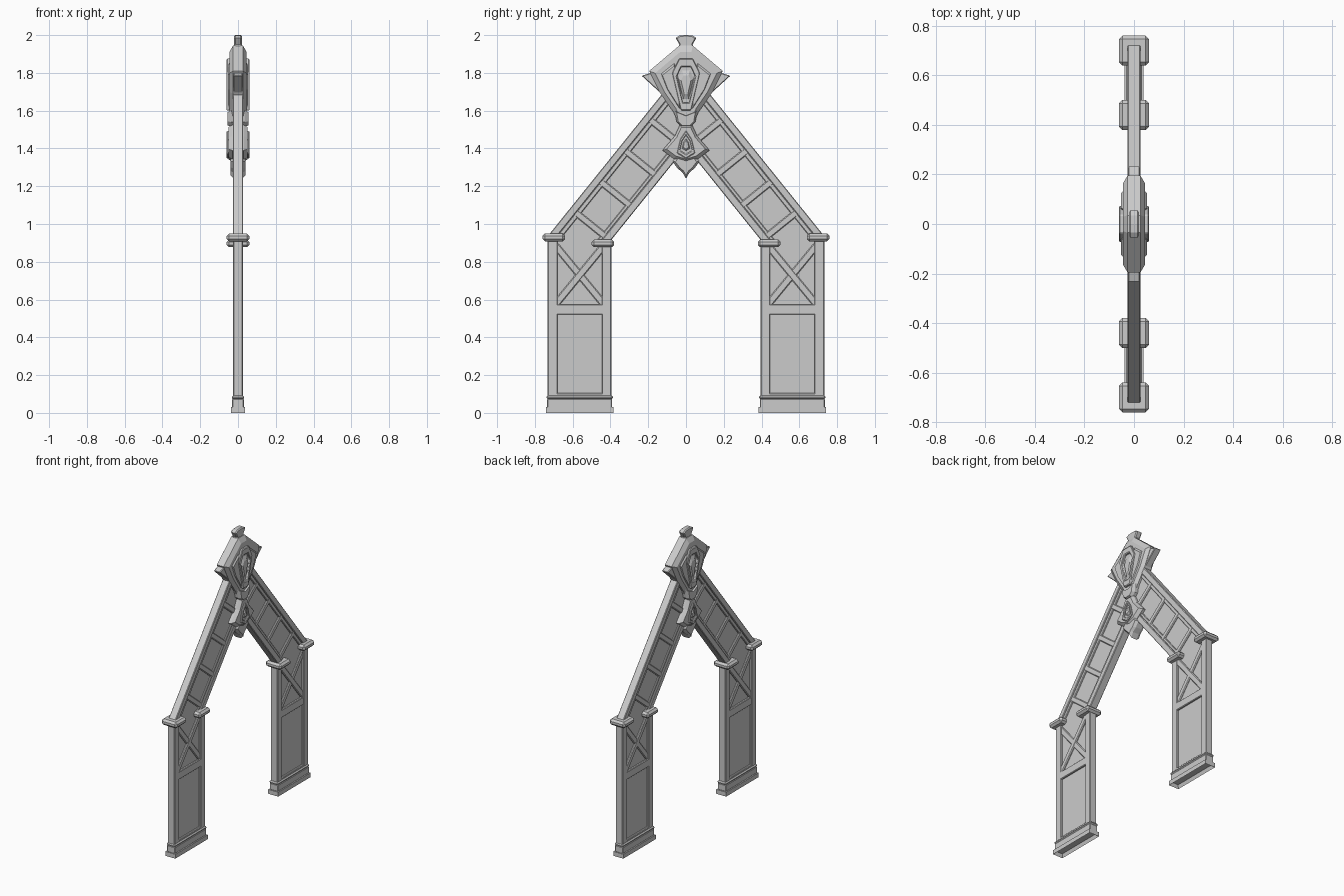
import bpy, bmesh
from mathutils import Vector

if "Cube" in bpy.data.objects:
    bpy.data.objects.remove(bpy.data.objects["Cube"])

U = Vector((-0.627, 0.779))   # up the +y slope (y, z)
N = Vector((0.779, 0.627))    # outward normal of the slope


def finish(name, bm, bevel=0.0, mirror=False):
    bmesh.ops.recalc_face_normals(bm, faces=bm.faces)
    me = bpy.data.meshes.new(name)
    bm.to_mesh(me)
    bm.free()
    ob = bpy.data.objects.new(name, me)
    bpy.context.collection.objects.link(ob)
    if bevel:
        m = ob.modifiers.new("bevel", 'BEVEL')
        m.width, m.segments, m.limit_method = bevel, 1, 'ANGLE'
    if mirror:
        m = ob.modifiers.new("mirror", 'MIRROR')
        m.use_axis = (False, True, False)
        m.use_mirror_merge = False
    return ob


def scaled(pts, s):
    cz = (max(p[1] for p in pts) + min(p[1] for p in pts)) / 2
    cy = (max(p[0] for p in pts) + min(p[0] for p in pts)) / 2
    return [(cy + (y - cy) * s, cz + (z - cz) * s) for y, z in pts]


def bridge(bm, a, b):
    for i in range(len(a)):
        j = (i + 1) % len(a)
        bm.faces.new((a[i], a[j], b[j], b[i]))


def plate(name, pts, h, edge=None, s=1.0, bevel=0.0, mirror=False):
    """Profile in yz, thickness +-h; optional chamfer from +-edge to a face scaled by s."""
    bm = bmesh.new()
    levels = [(-h, 1), (h, 1)] if edge is None else [(-h, s), (-edge, 1), (edge, 1), (h, s)]
    rings = [[bm.verts.new((x, y, z)) for y, z in scaled(pts, k)] for x, k in levels]
    for a, b in zip(rings, rings[1:]):
        bridge(bm, a, b)
    bm.faces.new(rings[0])
    bm.faces.new(rings[-1])
    return finish(name, bm, bevel, mirror)


def frame(name, pts, h, s, bevel=0.004):
    """Raised border showing on both faces."""
    bm = bmesh.new()
    r = [[bm.verts.new((x, y, z)) for y, z in scaled(pts, k)]
         for x, k in ((-h, 1), (h, 1), (h, s), (-h, s))]
    for i in range(4):
        bridge(bm, r[i], r[(i + 1) % 4])
    return finish(name, bm, bevel)


def box(name, y0, y1, z0, z1, h, bevel=0.004):
    return plate(name, [(y0, z0), (y1, z0), (y1, z1), (y0, z1)], h, bevel=bevel, mirror=True)


def bar(name, a, b, w, h):
    a, b = Vector(a), Vector(b)
    d = (b - a).normalized()
    p = Vector((-d.y, d.x)) * w / 2
    return plate(name, [tuple(q) for q in (a + p, a - p, b - p, b + p)], h, bevel=0.005, mirror=True)


def rail(name, n0, n1, zb, h, bevel=0.004):
    foot = lambda n: ((n - N.y * zb) / N.x, zb)
    pts = [foot(n0), foot(n1), (0, n1 / N.y), (0, n0 / N.y)]
    return plate(name, pts, h, bevel=bevel, mirror=True)


def sym(half):
    return half + [(-y, z) for y, z in reversed(half) if y > 1e-6]


# Post bases, the lowest course hollow underneath
bm = bmesh.new()
bmesh.ops.create_cube(bm, size=1)
for v in bm.verts:
    v.co = (v.co.x * 0.076, 0.5625 + v.co.y * 0.355, 0.015 + v.co.z * 0.03)
bottom = [f for f in bm.faces if f.normal.z < -0.9]
bmesh.ops.inset_region(bm, faces=bottom, thickness=0.012)
for v in bottom[0].verts:
    v.co.z += 0.024
finish("base_foot", bm, 0.0, True)
box("base_plinth", 0.391, 0.735, 0.028, 0.075, 0.031)
box("base_bead", 0.387, 0.738, 0.073, 0.092, 0.033, 0.007)

# Post framing
box("outer_stile", 0.68, 0.732, 0.08, 0.93, 0.026)
box("inner_stile", 0.395, 0.445, 0.08, 0.90, 0.026)
box("bottom_rail", 0.43, 0.69, 0.08, 0.105, 0.025)
box("middle_rail", 0.43, 0.69, 0.52, 0.575, 0.025)
box("lower_panel", 0.42, 0.70, 0.09, 0.55, 0.013, 0)
bar("brace_falling", (0.435, 0.885), (0.69, 0.575), 0.038, 0.023)
bar("brace_rising", (0.435, 0.575), (0.69, 0.885), 0.038, 0.021)

# Capitals
box("outer_cap", 0.64, 0.76, 0.908, 0.95, 0.06, 0.013)
box("inner_cap", 0.38, 0.50, 0.877, 0.918, 0.06, 0.013)

# Sloping gable: infill, stepped rails, rungs
plate("gable_panel", [(0.42, 0.56), (0.70, 0.56), (0.70, 0.93), (0, 1.80),
                      (0, 1.44), (0.42, 0.91)], 0.012, mirror=True)
rail("outer_slope_rail", 1.118, 1.157, 0.93, 0.027)
rail("outer_slope_step", 1.095, 1.120, 0.93, 0.020)
rail("inner_slope_rail", 0.882, 0.922, 0.90, 0.027)
rail("inner_slope_step", 0.920, 0.940, 0.90, 0.020)
for i, t in enumerate((0.46, 0.67, 0.88, 1.09)):
    bar(f"gable_rung_{i + 1}", N * 0.91 + U * t, N * 1.13 + U * t, 0.036, 0.021)

# Crest: wings, shield, raised petals and drop frame
plate("crest_wing", [(0.05, 1.87), (0.17, 1.805), (0.235, 1.785), (0.12, 1.68), (0.05, 1.66)],
      0.024, bevel=0.004, mirror=True)
shield = sym([(0.035, 1.945), (0.195, 1.81), (0.135, 1.69), (0.065, 1.59), (0.04, 1.53)])
plate("crest_shield", shield, 0.045, 0.026, 0.84)
plate("crest_petal", [(0.06, 1.86), (0.135, 1.80), (0.10, 1.71), (0.03, 1.60), (0.02, 1.70)],
      0.053, 0.040, 0.82, mirror=True)
drop = sym([(0.037, 1.875), (0.073, 1.80), (0.026, 1.60)])
frame("crest_drop_frame", drop, 0.060, 0.68)
plate("crest_drop_gem", scaled(drop, 0.55), 0.057, 0.045, 0.65)

# Finial
plate("finial", sym([(0, 2.0), (0.035, 1.998), (0.055, 1.985), (0.035, 1.95), (0.04, 1.93)]),
      0.021, 0.014, 0.85)

# Knot, bell and pendant
plate("knot", sym([(0, 1.575), (0.06, 1.60), (0.05, 1.54), (0.025, 1.515)]), 0.056, 0.036, 0.82)
plate("bell", sym([(0.03, 1.53), (0.06, 1.465), (0.125, 1.39), (0.065, 1.345), (0, 1.325)]),
      0.050, 0.030, 0.82)
jewel = sym([(0, 1.495), (0.03, 1.45), (0.048, 1.375), (0, 1.345)])
frame("bell_jewel_frame", jewel, 0.060, 0.66)
plate("bell_jewel", scaled(jewel, 0.5), 0.058, 0.046, 0.6)
plate("pendant", sym([(0.04, 1.38), (0.075, 1.335), (0.045, 1.295), (0.018, 1.272), (0, 1.24)]),
      0.040, 0.022, 0.75)
